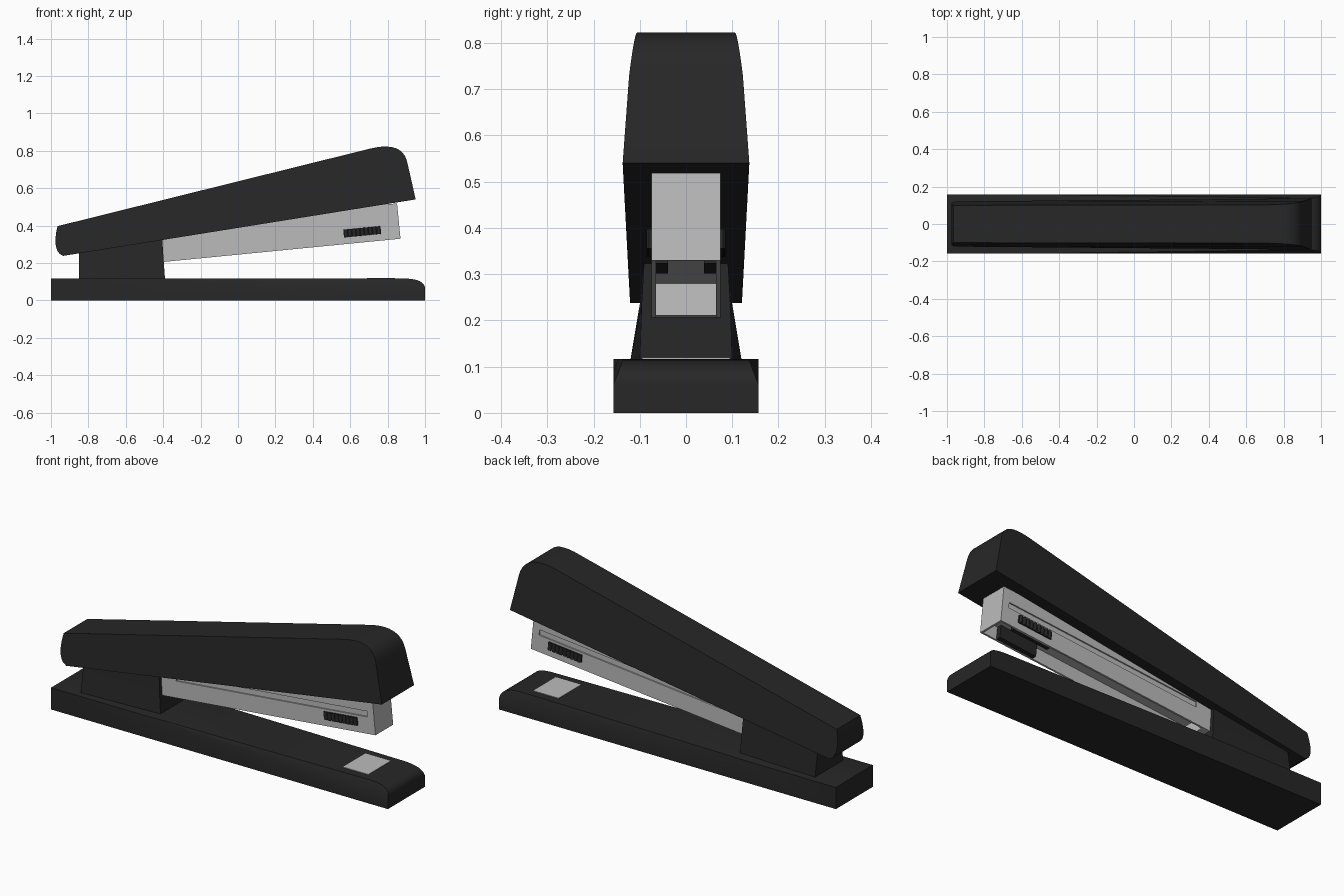
import bpy, bmesh, math
from mathutils import Matrix, Vector

if "Cube" in bpy.data.objects:
    bpy.data.objects.remove(bpy.data.objects["Cube"])

def material(name, v):
    m = bpy.data.materials.new(name)
    m.diffuse_color = (v, v, v, 1)
    m.use_nodes = True
    m.node_tree.nodes["Principled BSDF"].inputs["Base Color"].default_value = m.diffuse_color
    return m

BLACK = material("black_plastic", 0.02)
STEEL = material("steel", 0.5)

def finish(name, bm, mat, matrix=Matrix.Identity(4), smooth=False):
    bmesh.ops.recalc_face_normals(bm, faces=bm.faces)
    bm.transform(matrix)
    me = bpy.data.meshes.new(name)
    bm.to_mesh(me)
    bm.free()
    me.materials.append(mat)
    ob = bpy.data.objects.new(name, me)
    bpy.context.collection.objects.link(ob)
    bpy.ops.object.select_all(action='DESELECT')
    bpy.context.view_layer.objects.active = ob
    ob.select_set(True)
    if smooth:
        bpy.ops.object.shade_smooth_by_angle(angle=math.radians(25))
    return ob

def loft(sections):
    """Join equal-length closed loops of points and cap both ends."""
    bm = bmesh.new()
    loops = [[bm.verts.new(p) for p in s] for s in sections]
    n = len(loops[0])
    for a, b in zip(loops, loops[1:]):
        for i in range(n):
            j = (i + 1) % n
            bm.faces.new((a[i], a[j], b[j], b[i]))
    bm.faces.new(loops[0])
    bm.faces.new(loops[-1])
    return bm

def add_box(bm, x0, x1, y0, y1, z0, z1):
    m = Matrix.Translation(((x0 + x1) / 2, (y0 + y1) / 2, (z0 + z1) / 2))
    bmesh.ops.create_cube(bm, size=1, matrix=m @ Matrix.Diagonal((x1 - x0, y1 - y0, z1 - z0, 1)))

def bezier(a, c, b, n):
    a, c, b = Vector(a), Vector(c), Vector(b)
    return [tuple(a * (1 - t) ** 2 + c * 2 * t * (1 - t) + b * t * t)
            for t in (i / n for i in range(n + 1))]

# Base: side bevel grows toward the rounded nose
def base_section(x, zt, yt, zs):
    w = 0.157
    return [(x, -w, 0), (x, w, 0), (x, w, zs), (x, yt, zt), (x, -yt, zt), (x, -w, zs)]

sections = [base_section(-1, 0.117, 0.155, 0.1165), base_section(-0.39, 0.117, 0.155, 0.1165)]
for x, zt in [(0.3, 0.117)] + bezier((0.89, 0.117), (1, 0.115), (1, 0.062), 8):
    t = (x + 0.39) / 1.39
    zs = min(0.117 - 0.056 * t, zt - 0.0005)
    inset = 0.022 * t * min(1, (zt - zs) / max(0.117 - zs, 1e-4))
    sections.append(base_section(x, zt, 0.157 - inset, zs))
finish("base", loft(sections), BLACK, smooth=True)

# Staple anvil plate
bm = bmesh.new()
add_box(bm, 0.69, 0.84, -0.095, 0.095, 0.11, 0.12)
finish("anvil_plate", bm, STEEL)

# Hinge post, wider at the back and bottom
def post_section(z, xf, yb, yf):
    return [(-0.85, -yb, z), (xf, -yf, z), (xf, yf, z), (-0.85, yb, z)]

finish("hinge_post", loft([post_section(0.11, -0.39, 0.121, 0.1),
                           post_section(0.235, -0.399, 0.1, 0.096),
                           post_section(0.34, -0.406, 0.09, 0.09)]), BLACK)

# Top arm: side profile as (x, half width, z), mirrored across y
profile = [(0.95, 0.137, 0.54), (-0.935, 0.121, 0.238)]
profile += bezier((-0.955, 0.12, 0.25), (-0.992, 0.113, 0.29), (-0.965, 0.1, 0.397), 6)
profile += bezier((0.70, 0.102, 0.81), (0.885, 0.107, 0.857), (0.907, 0.123, 0.73), 10)
finish("top_arm", loft([[(x, -y, z) for x, y, z in profile], profile]), BLACK, smooth=True)

# Magazine parts share one tilted frame
TILT = Matrix.Translation((-0.405, 0, 0.205)) @ Matrix.Rotation(-math.atan(0.098), 4, 'Y')
L, H, W = 1.28, 0.19, 0.075

# Downward-open magazine channel
u = [(-W, 0), (-W, H), (W, H), (W, 0), (W - 0.01, 0), (W - 0.01, 0.07), (-W + 0.01, 0.07), (-W + 0.01, 0)]
channel = finish("magazine_channel", loft([[(x, y, z) for y, z in u] for x in (0, L - 0.01)]), STEEL, TILT)

# Long slot pressed into both sides
bm = bmesh.new()
for s in (-1, 1):
    ya, yb = sorted((s * (W - 0.007), s * (W + 0.02)))
    add_box(bm, 0.1, 1.24, ya, yb, 0.09, 0.12)
cutter = finish("slot_cutter", bm, STEEL, TILT)
cutter.hide_render = True
bpy.context.view_layer.objects.active = channel
mod = channel.modifiers.new("slots", 'BOOLEAN')
mod.operation = 'DIFFERENCE'
mod.solver = 'EXACT'
mod.object = cutter
bpy.ops.object.modifier_apply(modifier=mod.name)
bpy.data.objects.remove(cutter)

# Front plate and rear stop of the magazine
bm = bmesh.new()
add_box(bm, L - 0.01, L, -W, W, 0, H)
finish("magazine_front_plate", bm, STEEL, TILT)
bm = bmesh.new()
add_box(bm, 0.001, 0.05, -W + 0.01, W - 0.01, 0.001, 0.07)
finish("magazine_rear_stop", bm, STEEL, TILT)

# Ribbed grips outside and blocks inside the channel
for s, side in ((-1, "front"), (1, "back")):
    bm = bmesh.new()
    ya, yb = sorted((s * (W - 0.005), s * (W + 0.005)))
    add_box(bm, 0.98, 1.18, ya, yb, 0.038, 0.076)
    for i in range(9):
        m = Matrix.Translation((0.992 + i * 0.022, s * W, 0.057))
        bmesh.ops.create_cone(bm, cap_ends=True, segments=12, radius1=0.0105, radius2=0.0105,
                              depth=0.042, matrix=m)
    finish("ribbed_grip_" + side, bm, BLACK, TILT, smooth=True)
    bm = bmesh.new()
    ya, yb = sorted((s * 0.039, s * 0.066))
    add_box(bm, 0.97, 1.19, ya, yb, 0.002, 0.071)
    finish("inner_block_" + side, bm, BLACK, TILT)
